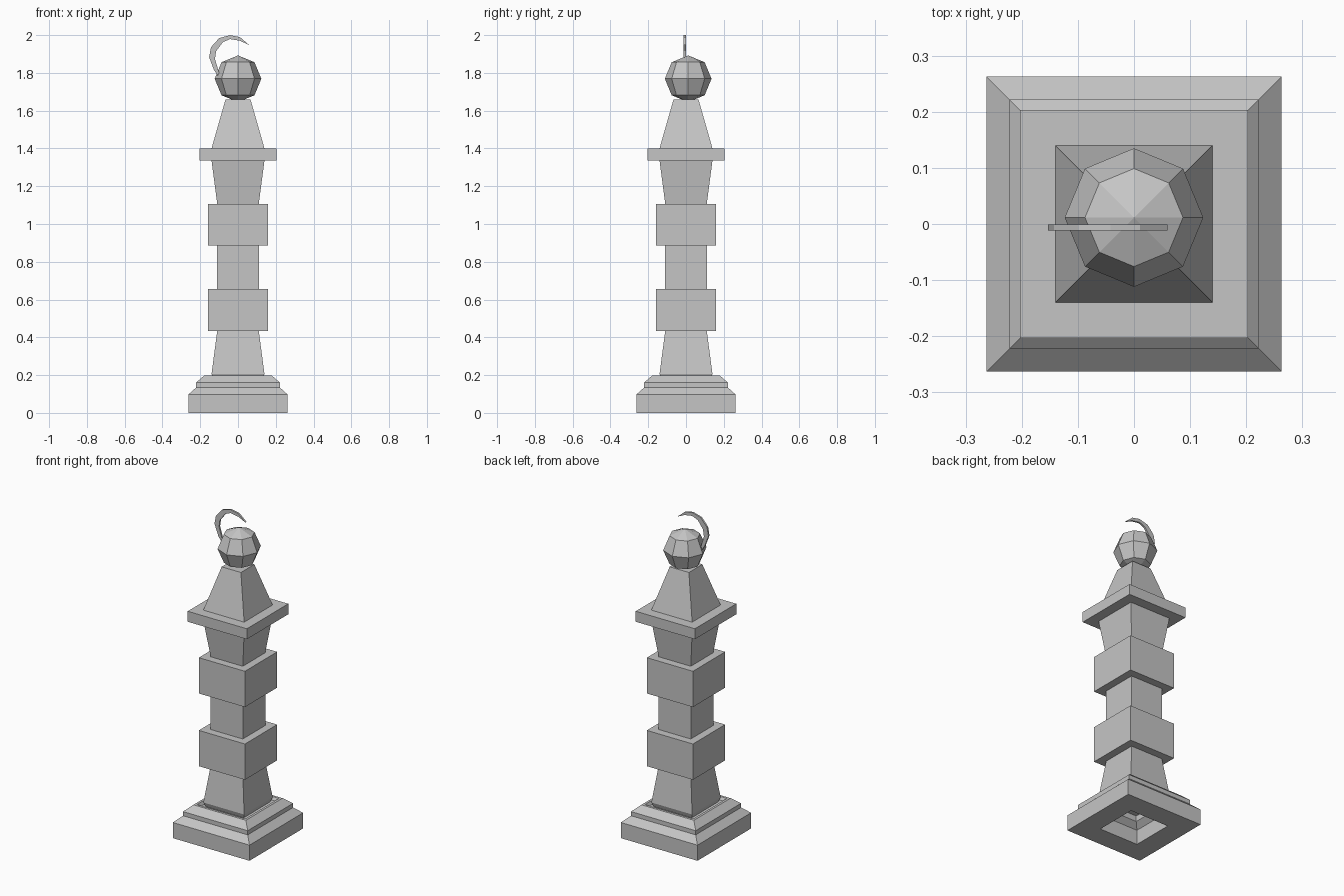
import bpy, bmesh
from mathutils import Vector

if "Cube" in bpy.data.objects:
    bpy.data.objects.remove(bpy.data.objects["Cube"], do_unlink=True)

stone = bpy.data.materials.new("stone_grey")
stone.use_nodes = True
GREY = (0.56, 0.56, 0.56, 1)
stone.diffuse_color = GREY
stone.node_tree.nodes["Principled BSDF"].inputs["Base Color"].default_value = GREY


def finish(name, bm):
    bmesh.ops.recalc_face_normals(bm, faces=bm.faces[:])
    mesh = bpy.data.meshes.new(name)
    bm.to_mesh(mesh)
    bm.free()
    mesh.materials.append(stone)
    obj = bpy.data.objects.new(name, mesh)
    bpy.context.collection.objects.link(obj)
    return obj


def square_stack(name, profile):
    """Closed solid from square rings given as (half width, height)."""
    bm = bmesh.new()
    corners = [(-1, -1), (1, -1), (1, 1), (-1, 1)]
    rings = [[bm.verts.new((cx * h, cy * h, z)) for cx, cy in corners]
             for h, z in profile]
    for low, high in zip(rings, rings[1:]):
        for i in range(4):
            j = (i + 1) % 4
            bm.faces.new((low[i], low[j], high[j], high[i]))
    bm.faces.new(rings[0])
    bm.faces.new(rings[-1])
    return finish(name, bm)


# Moulded base, hollow underneath, with a shallow recess around the shaft
square_stack("base", [
    (0.10, 0.155), (0.10, 0.12), (0.133, 0.09), (0.133, 0), (0.263, 0),
    (0.263, 0.097), (0.222, 0.134), (0.222, 0.16), (0.18, 0.197),
    (0.165, 0.197), (0.155, 0.18), (0.11, 0.18)])

# Shaft pieces, blocks and cap
square_stack("lower_shaft", [(0.13, 0.18), (0.14, 0.207), (0.11, 0.434)])
for name, z in (("lower_block", 0.434), ("upper_block", 0.885)):
    square_stack(name, [(0.158, z), (0.158, z + 0.222)])
square_stack("middle_shaft", [(0.11, 0.656), (0.11, 0.885)])
square_stack("upper_shaft", [(0.11, 1.107), (0.14, 1.335)])
square_stack("cap_slab", [(0.203, 1.335), (0.203, 1.4)])
square_stack("cap_spire", [(0.14, 1.4), (0.066, 1.66)])

# Faceted ball finial
bm = bmesh.new()
bmesh.ops.create_uvsphere(bm, u_segments=8, v_segments=4, radius=0.1235)
ball = finish("ball_finial", bm)
ball.location = (0, 0.0115, 1.769)

# Thin curved hook: paired outer and inner edge points, ending in a tip
outer = [(-0.09, 1.76), (-0.127, 1.815), (-0.153, 1.883), (-0.143, 1.936),
         (-0.1, 1.984), (-0.042, 2.0), (0.011, 1.989)]
inner = [(-0.06, 1.77), (-0.1, 1.80), (-0.122, 1.873), (-0.116, 1.915),
         (-0.08, 1.963), (-0.042, 1.979), (0.011, 1.97)]
tip = (0.06, 1.947)
bm = bmesh.new()
a, b = [[bm.verts.new((x, -0.012, z)) for x, z in side] for side in (outer, inner)]
t = bm.verts.new((tip[0], -0.012, tip[1]))
for i in range(len(a) - 1):
    bm.faces.new((a[i], a[i + 1], b[i + 1], b[i]))
bm.faces.new((a[-1], t, b[-1]))
side = bmesh.ops.extrude_face_region(bm, geom=bm.faces[:], use_keep_orig=True)
moved = [v for v in side["geom"] if isinstance(v, bmesh.types.BMVert)]
bmesh.ops.translate(bm, verts=moved, vec=Vector((0, 0.011, 0)))
finish("hook", bm)
